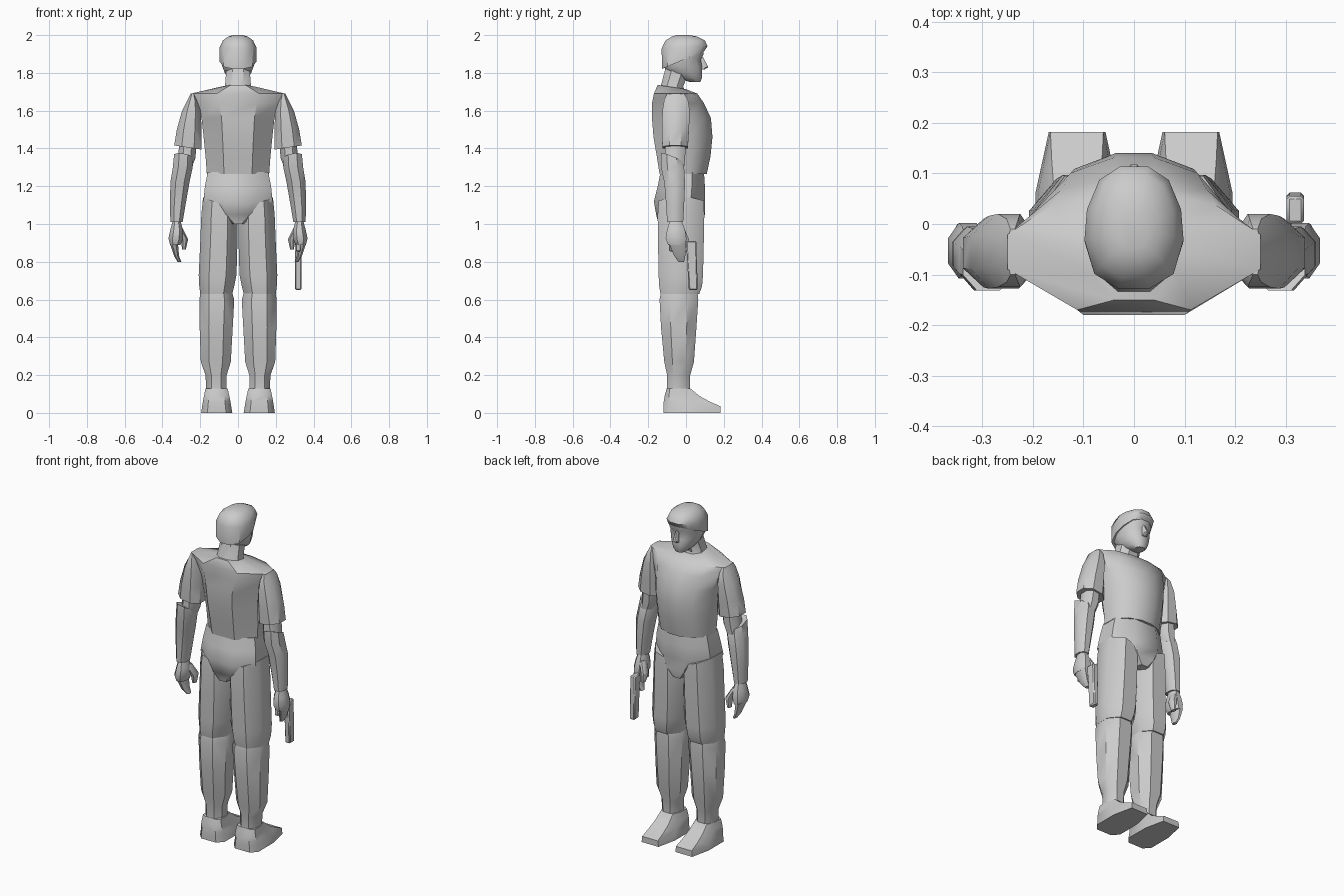
import bpy, bmesh, math

grey = bpy.data.materials.new("plain grey")
grey.diffuse_color = (0.6, 0.6, 0.6, 1)


def both(half):
    """Mirror half a cross-section into a full unit outline."""
    return half + [(-x, y) for x, y in reversed(half)]


OCT = both([(0.45, -1), (1, -0.45), (1, 0.45), (0.45, 1)])
CHEST = both([(0.45, -1), (1, -0.3), (1, 0.3), (0.65, 0.8), (0.2, 1)])
SKULL = both([(0.3, -1), (0.8, -0.75), (1, -0.2), (0.95, 0.3), (0.7, 0.78), (0.28, 1)])
SOLE = both([(0.6, -1), (1, -0.75), (1, 0.2), (0.68, 1)])
BOX = both([(1, -1), (1, 1)])


def loft(name, outline, rings, side=1, bevel=0):
    """Skin rings of (z, x0, x1, y0, y1, slope along x, slope along y)."""
    bm = bmesh.new()
    loops = []
    for r in rings:
        z, x0, x1, y0, y1, tx, ty = (tuple(r) + (0, 0))[:7]
        cx, cy, rx, ry = (x0 + x1) / 2, (y0 + y1) / 2, (x1 - x0) / 2, (y1 - y0) / 2
        loops.append([bm.verts.new((side * (cx + u * rx), cy + v * ry,
                                    z + tx * u * rx + ty * v * ry)) for u, v in outline])
    n = len(outline)
    for a, b in zip(loops, loops[1:]):
        for i in range(n):
            j = (i + 1) % n
            bm.faces.new((a[i], a[j], b[j], b[i]))
    bm.faces.new(loops[0])
    bm.faces.new(loops[-1])
    bmesh.ops.recalc_face_normals(bm, faces=bm.faces)
    me = bpy.data.meshes.new(name)
    bm.to_mesh(me)
    bm.free()
    me.materials.append(grey)
    ob = bpy.data.objects.new(name, me)
    bpy.context.collection.objects.link(ob)
    if bevel:
        mod = ob.modifiers.new("bevel", "BEVEL")
        mod.width, mod.segments = bevel, 1
    bpy.ops.object.select_all(action='DESELECT')
    ob.select_set(True)
    bpy.context.view_layer.objects.active = ob
    bpy.ops.object.shade_smooth_by_angle(angle=math.radians(42))
    return ob


def sym(z, w, y0, y1, ty=0):
    """Ring centred on x = 0."""
    return (z, -w, w, y0, y1, 0, ty)


# Torso and hips
loft("shirt", CHEST, [
    sym(1.265, .165, -.14, .11), sym(1.36, .172, -.155, .13), sym(1.46, .182, -.172, .14),
    sym(1.56, .193, -.18, .132), sym(1.64, .222, -.18, .095), sym(1.69, .25, -.17, .06),
    sym(1.725, .085, -.15, .0, -.15)])
loft("hips", OCT, [
    sym(1.0, .045, -.145, .09), sym(1.05, .125, -.158, .1), sym(1.12, .183, -.17, .1),
    sym(1.2, .175, -.15, .1), sym(1.275, .16, -.135, .095)])

# Neck, head, nose and hair
loft("neck", OCT, [
    sym(1.69, .08, -.15, .0), sym(1.735, .068, -.13, -.015, -.15), sym(1.82, .062, -.11, .02)])
loft("head", SKULL, [
    sym(1.752, .03, .02, .076), sym(1.772, .052, -.04, .084), sym(1.8, .07, -.1, .086),
    sym(1.835, .083, -.117, .084), sym(1.87, .09, -.122, .078), sym(1.895, .092, -.122, .092),
    sym(1.93, .09, -.12, .095)])
loft("nose", OCT, [
    sym(1.818, .014, .07, .098), sym(1.83, .014, .07, .118), sym(1.885, .008, .07, .09)])
loft("hair", SKULL, [
    sym(1.868, .097, -.127, .096, .42), sym(1.935, .098, -.129, .114, .05),
    sym(1.972, .08, -.108, .1), sym(1.992, .052, -.075, .06), sym(2.0, .025, -.05, .02)])

for s, tag in ((1, "right"), (-1, "left")):
    # Legs
    loft(tag + "_thigh", OCT, [
        (.63, .03, .2, -.135, .07), (.67, .02, .205, -.142, .085), (.73, .008, .208, -.145, .09),
        (.9, .003, .2, -.148, .094), (1.05, .002, .194, -.15, .097),
        (1.11, .01, .185, -.145, .095, .35, 0)], s)
    loft(tag + "_shin", OCT, [
        (.12, .062, .168, -.1, .02), (.2, .06, .172, -.1, .022), (.27, .038, .197, -.115, .042),
        (.45, .028, .203, -.132, .055), (.6, .02, .205, -.14, .065), (.65, .035, .195, -.13, .06)], s)
    loft(tag + "_shoe", SOLE, [
        (0, .03, .195, -.12, .182), (.035, .036, .19, -.12, .182), (.06, .04, .186, -.118, .125),
        (.09, .046, .18, -.113, .07), (.13, .055, .172, -.102, .022)], s)

    # Arms
    loft(tag + "_sleeve", OCT, [
        (1.405, .193, .338, -.125, .01, .15, 0), (1.5, .192, .324, -.128, .016),
        (1.6, .198, .296, -.125, .02), (1.66, .215, .266, -.115, .01),
        (1.69, .23, .25, -.1, -.01)], s)
    loft(tag + "_elbow", OCT, [
        (1.3, .245, .325, -.115, -.01), (1.35, .225, .318, -.112, -.005),
        (1.43, .22, .31, -.11, 0)], s)
    loft(tag + "_forearm", OCT, [
        (1.01, .293, .358, -.1, -.015), (1.1, .278, .36, -.105, -.01),
        (1.22, .257, .358, -.115, -.005), (1.3, .24, .345, -.132, -.01),
        (1.35, .238, .338, -.132, -.02, .2, -.4)], s)

    # Hands
    loft(tag + "_palm", OCT, [
        (.89, .305, .36, -.095, 0), (.925, .29, .368, -.108, .002),
        (.97, .292, .358, -.1, -.005), (1.02, .305, .345, -.085, -.025)], s)
    loft(tag + "_fingers", OCT, [
        (.8, .3, .32, -.04, -.01), (.83, .312, .338, -.062, -.004),
        (.9, .318, .362, -.09, .0)], s)
    loft(tag + "_thumb", OCT, [
        (.865, .276, .297, -.02, .01), (.92, .264, .3, -.035, .015),
        (.98, .295, .325, -.06, -.01)], s)

# Pistol held in the right hand, barrel down
loft("pistol_barrel", BOX, [
    (.65, .302, .336, .015, .062), (.91, .302, .336, 0, .055)], bevel=.006)
loft("pistol_grip", BOX, [
    (.855, .306, .332, -.09, .02), (.9, .306, .332, -.09, .02)], bevel=.005)
